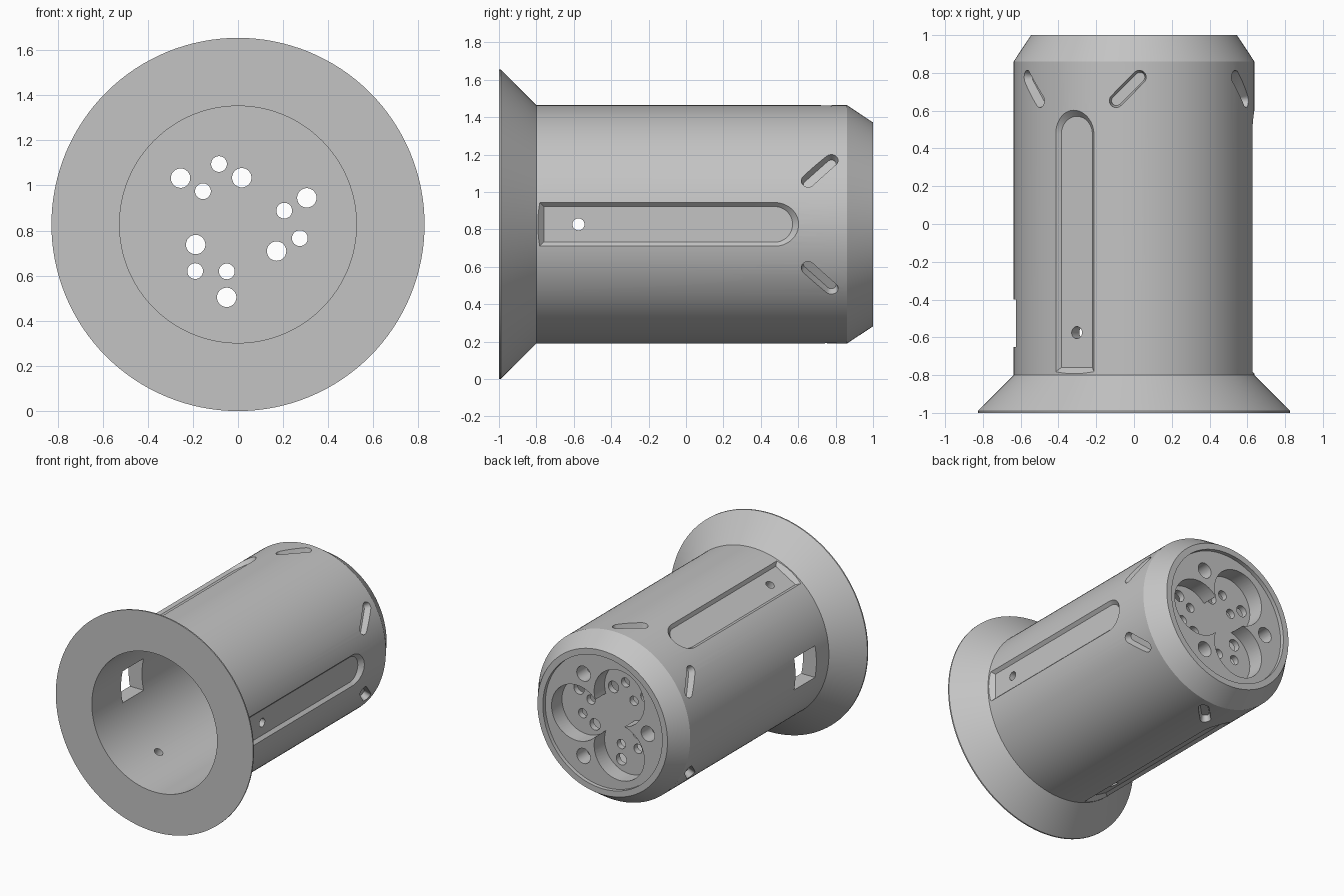
import bpy, bmesh
from math import sin, cos, pi, radians
from mathutils import Matrix, Vector

if "Cube" in bpy.data.objects:
    bpy.data.objects.remove(bpy.data.objects["Cube"], do_unlink=True)

FLANGE_R, BODY_R, BORE_R = 0.827, 0.6375, 0.525
THIRDS = [radians(a) for a in (0, 120, 240)]

grey = bpy.data.materials.new("plain_grey")
grey.use_nodes = True
COLOUR = (0.55, 0.55, 0.55, 1)
grey.diffuse_color = COLOUR
grey.node_tree.nodes["Principled BSDF"].inputs["Base Color"].default_value = COLOUR


def make_object(name, bm):
    bmesh.ops.recalc_face_normals(bm, faces=bm.faces)
    mesh = bpy.data.meshes.new(name)
    bm.to_mesh(mesh)
    bm.free()
    mesh.materials.append(grey)
    obj = bpy.data.objects.new(name, mesh)
    bpy.context.collection.objects.link(obj)
    return obj


# Outlines in a flat (u, v) plane
def arc(cu, cv, r, start, end, n):
    steps = [radians(start + (end - start) * i / n) for i in range(n + 1)]
    return [(cu + r * cos(t), cv + r * sin(t)) for t in steps]


def circle(cu, cv, r, n=32):
    return arc(cu, cv, r, 0, 360, n)[:-1]


def turn(points, angle):
    c, s = cos(angle), sin(angle)
    return [(u * c - v * s, u * s + v * c) for u, v in points]


def stadium(half_length, r):
    return arc(half_length, 0, r, -90, 90, 12) + arc(-half_length, 0, r, 90, 270, 12)


def long_slot(half, low):
    return [(-half, low), (half, low)] + arc(0, 0.475, half, 0, 180, 24)


# Frames: u, v lie in the outline plane and w is the cutting direction
def radial_frame(a):
    return Vector((-sin(a), 0, cos(a))), Vector((0, 1, 0)), Vector((cos(a), 0, sin(a)))


AXIAL = Vector((1, 0, 0)), Vector((0, 0, 1)), Vector((0, 1, 0))


def prism(bm, frame, bottom, w0, top, w1):
    u, v, w = frame
    rings = [[bm.verts.new(u * p + v * q + w * d) for p, q in pts]
             for pts, d in ((bottom, w0), (top, w1))]
    for ring in rings:
        bm.faces.new(ring)
    n = len(bottom)
    for i in range(n):
        j = (i + 1) % n
        bm.faces.new((rings[0][i], rings[0][j], rings[1][j], rings[1][i]))


def cut(body, bm, name):
    cutter = make_object(name, bm)
    cutter.hide_render = True
    mod = body.modifiers.new(name, "BOOLEAN")
    mod.operation, mod.solver, mod.object = "DIFFERENCE", "EXACT", cutter
    bpy.context.view_layer.objects.active = body
    bpy.ops.object.modifier_apply(modifier=mod.name)
    bpy.data.objects.remove(cutter, do_unlink=True)


# Flanged hollow barrel, turned around the y axis
profile = [(0, 0.8), (BORE_R, 0.8), (BORE_R, -1), (FLANGE_R, -1), (FLANGE_R, -0.99),
           (BODY_R, -0.8), (BODY_R, 0.86), (0.545, 1), (0.5, 1), (0.5, 0.97), (0, 0.97)]
bm = bmesh.new()
verts = [bm.verts.new((r, y, 0)) for r, y in profile]
edges = [bm.edges.new(pair) for pair in zip(verts, verts[1:])]
bmesh.ops.spin(bm, geom=verts + edges, cent=(0, 0, 0), axis=(0, 1, 0),
               angle=2 * pi, steps=128, use_merge=False)
bmesh.ops.remove_doubles(bm, verts=bm.verts, dist=0.0001)
bmesh.ops.dissolve_degenerate(bm, edges=bm.edges, dist=0.0001)
body = make_object("flanged_barrel", bm)

# Three-lobed pocket in the back end
bm = bmesh.new()
lobe = arc(0.238, 0, 0.21, -138, 138, 40)
trefoil = [p for a in THIRDS for p in turn(lobe, a)]
prism(bm, AXIAL, trefoil, 0.845, trefoil, 1.1)

# Blind holes between the lobes
for a in THIRDS:
    hole = turn(circle(-0.36, 0, 0.057), a)
    prism(bm, AXIAL, hole, 0.85, hole, 1.1)

# Long bevelled slots and pairs of slanted short slots around the barrel
for a in THIRDS:
    prism(bm, radial_frame(a), long_slot(0.095, -0.76), 0.605, long_slot(0.145, -0.81), 0.655)
    for side in (-1, 1):
        def slanted(r):
            return [(u, v + 0.715) for u, v in turn(stadium(0.088, r), side * pi / 4)]
        prism(bm, radial_frame(a + side * radians(27)),
              slanted(0.026), 0.585, slanted(0.042), 0.66)

# Square window through the wall
window = [(-0.12, -0.65), (0.12, -0.65), (0.12, -0.4), (-0.12, -0.4)]
prism(bm, radial_frame(pi), window, 0.4, window, 0.8)
cut(body, bm, "recess_cutter")

# Through holes in the pocket floor and in the long slots
bm = bmesh.new()
for a in THIRDS:
    for u, v, r in ((0.305, 0.118, 0.043), (0.171, -0.118, 0.043),
                    (0.205, 0.061, 0.035), (0.274, -0.061, 0.035)):
        hole = turn(circle(u, v, r), a)
        prism(bm, AXIAL, hole, 0.7, hole, 0.92)
    hole = circle(0, -0.575, 0.032)
    prism(bm, radial_frame(a), hole, 0.45, hole, 0.7)
cut(body, bm, "hole_cutter")

# Stand the barrel on the floor with crisp edges
body.data.transform(Matrix.Translation((0, 0, FLANGE_R)))
bpy.ops.object.select_all(action="DESELECT")
body.select_set(True)
bpy.context.view_layer.objects.active = body
bpy.ops.object.shade_smooth_by_angle(angle=radians(25))
